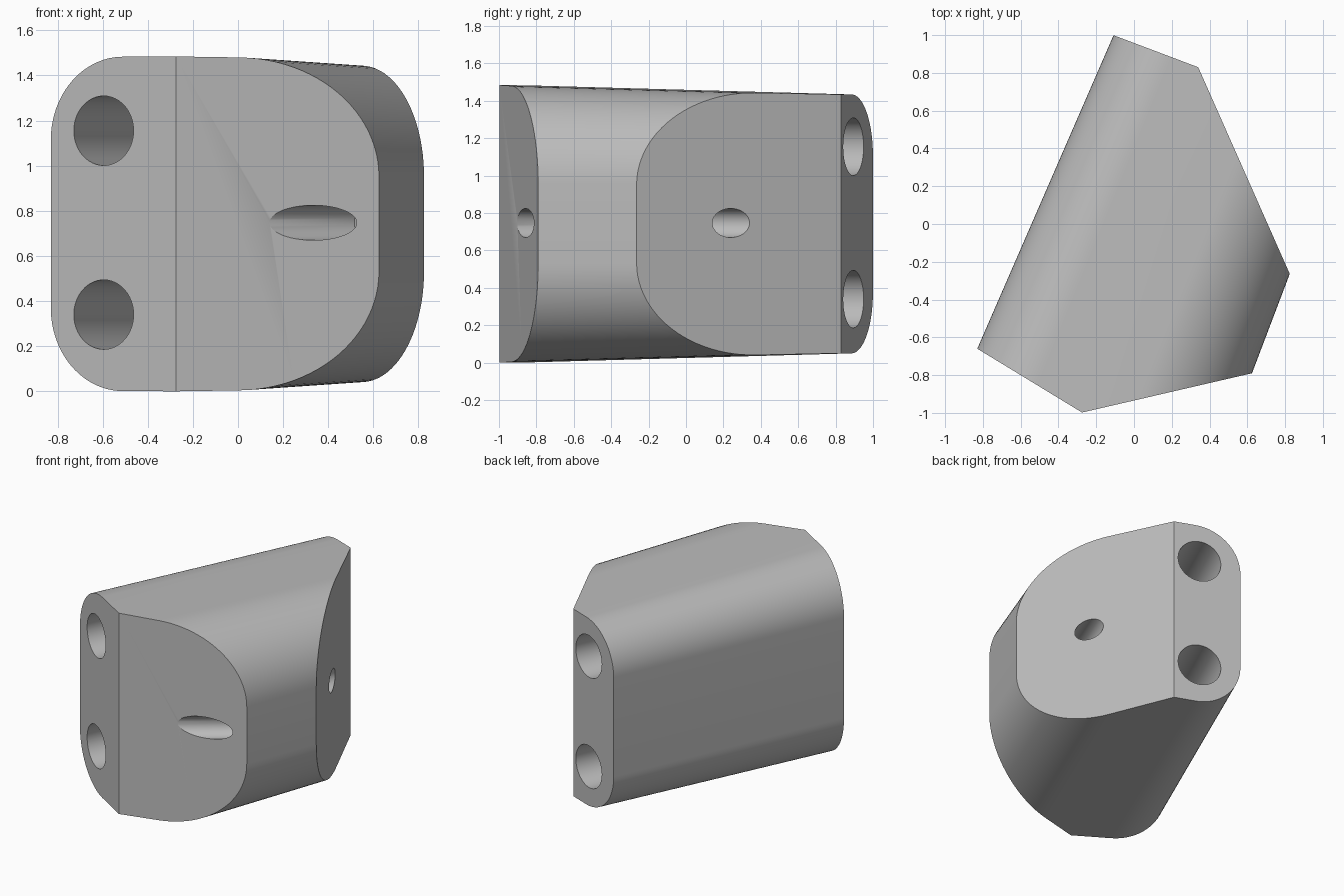
import bpy, bmesh, math
from mathutils import Vector

if "Cube" in bpy.data.objects:
    bpy.data.objects.remove(bpy.data.objects["Cube"], do_unlink=True)

grey = bpy.data.materials.new("plain_grey")
grey.use_nodes = True
colour = (0.5, 0.5, 0.5, 1)
grey.diffuse_color = colour
grey.node_tree.nodes["Principled BSDF"].inputs["Base Color"].default_value = colour

# Plan corners, counter-clockwise, and the long axis of the block
BACK_L, BACK_R = Vector((-0.11, 1.0, 0)), Vector((0.34, 0.83, 0))
SIDE_B, SIDE_F = Vector((0.825, -0.265, 0)), Vector((0.625, -0.79, 0))
FRONT_R, FRONT_L = Vector((-0.275, -0.998, 0)), Vector((-0.83, -0.66, 0))
MID = 0.742
ALONG = Vector((0.377, 0.926, 0)).normalized()
ACROSS = Vector((ALONG.y, -ALONG.x, 0))


def section(v):
    """Rounded cross-section, shrinking evenly towards the back."""
    inset = 0.0235 * (v + 1.025)
    left, right = -0.522 + inset, 0.889 - inset
    half = MID - 0.026 * (v + 1.025)
    points = []
    corners = ((1, -1, 0.53), (1, 1, 0.53), (-1, 1, 0.37), (-1, -1, 0.37))
    for i, (sx, sz, r) in enumerate(corners):
        r -= inset
        cu = (right - r) if sx > 0 else (left + r)
        cz = sz * (half - r)
        for k in range(25):
            a = math.radians(-90 + 90 * i + 90 * k / 24)
            points.append(ACROSS * (cu + r * math.cos(a)) + ALONG * v
                          + Vector((0, 0, MID + cz + r * math.sin(a))))
    return points


# Tapered body, lofted long and trimmed by upright planes
bm = bmesh.new()
front, back = [[bm.verts.new(p) for p in section(v)] for v in (-1.6, 1.6)]
count = len(front)
for i in range(count):
    j = (i + 1) % count
    bm.faces.new((front[i], front[j], back[j], back[i]))
bm.faces.new(front[::-1])
bm.faces.new(back)
for a, b in ((FRONT_L, FRONT_R), (FRONT_R, SIDE_F), (SIDE_B, BACK_R), (BACK_R, BACK_L)):
    edge = b - a
    cut = bmesh.ops.bisect_plane(bm, geom=bm.verts[:] + bm.edges[:] + bm.faces[:], dist=1e-6,
                                 plane_co=a, plane_no=(edge.y, -edge.x, 0), clear_outer=True)
    rim = [e for e in cut["geom_cut"] if isinstance(e, bmesh.types.BMEdge)]
    bmesh.ops.contextual_create(bm, geom=rim)
bmesh.ops.recalc_face_normals(bm, faces=bm.faces[:])
mesh = bpy.data.meshes.new("block_body")
bm.to_mesh(mesh)
bm.free()
body = bpy.data.objects.new("block_body", mesh)
bpy.context.collection.objects.link(body)
mesh.materials.append(grey)


def drill(name, start, end, radius):
    """Cut a round hole from start to end."""
    start, end = Vector(start), Vector(end)
    axis = end - start
    bpy.ops.mesh.primitive_cylinder_add(vertices=48, radius=radius, depth=axis.length,
                                        location=(start + end) / 2,
                                        rotation=axis.to_track_quat("Z", "Y").to_euler())
    tool = bpy.context.object
    tool.name = name
    tool.data.materials.append(grey)
    mod = body.modifiers.new(name, "BOOLEAN")
    mod.operation, mod.solver, mod.object = "DIFFERENCE", "EXACT", tool
    bpy.context.view_layer.objects.active = body
    bpy.ops.object.modifier_apply(modifier=name)
    bpy.data.objects.remove(tool, do_unlink=True)


# Two wide bores running the full length
for name, z in (("upper_bore", 1.155), ("lower_bore", 0.34)):
    a, b = Vector((-0.595, -0.802, z)), Vector((0.168, 0.895, z))
    drill(name, a - (b - a) * 0.2, b + (b - a) * 0.2, 0.154)

# Small slanted holes in the two angled faces
for name, x, y, heading, depth in (("front_pin_hole", 0.335, -0.856, 54, 0.28),
                                   ("side_pin_hole", 0.601, 0.24, 201.6, 0.35)):
    way = Vector((math.sin(math.radians(heading)), math.cos(math.radians(heading)), 0))
    mouth = Vector((x, y, 0.747))
    drill(name, mouth - way * 0.2, mouth + way * depth, 0.0775)

# Smooth rounded surfaces, sharp rims
bpy.ops.object.select_all(action="DESELECT")
body.select_set(True)
bpy.context.view_layer.objects.active = body
bpy.ops.object.shade_smooth_by_angle(angle=math.radians(25))
